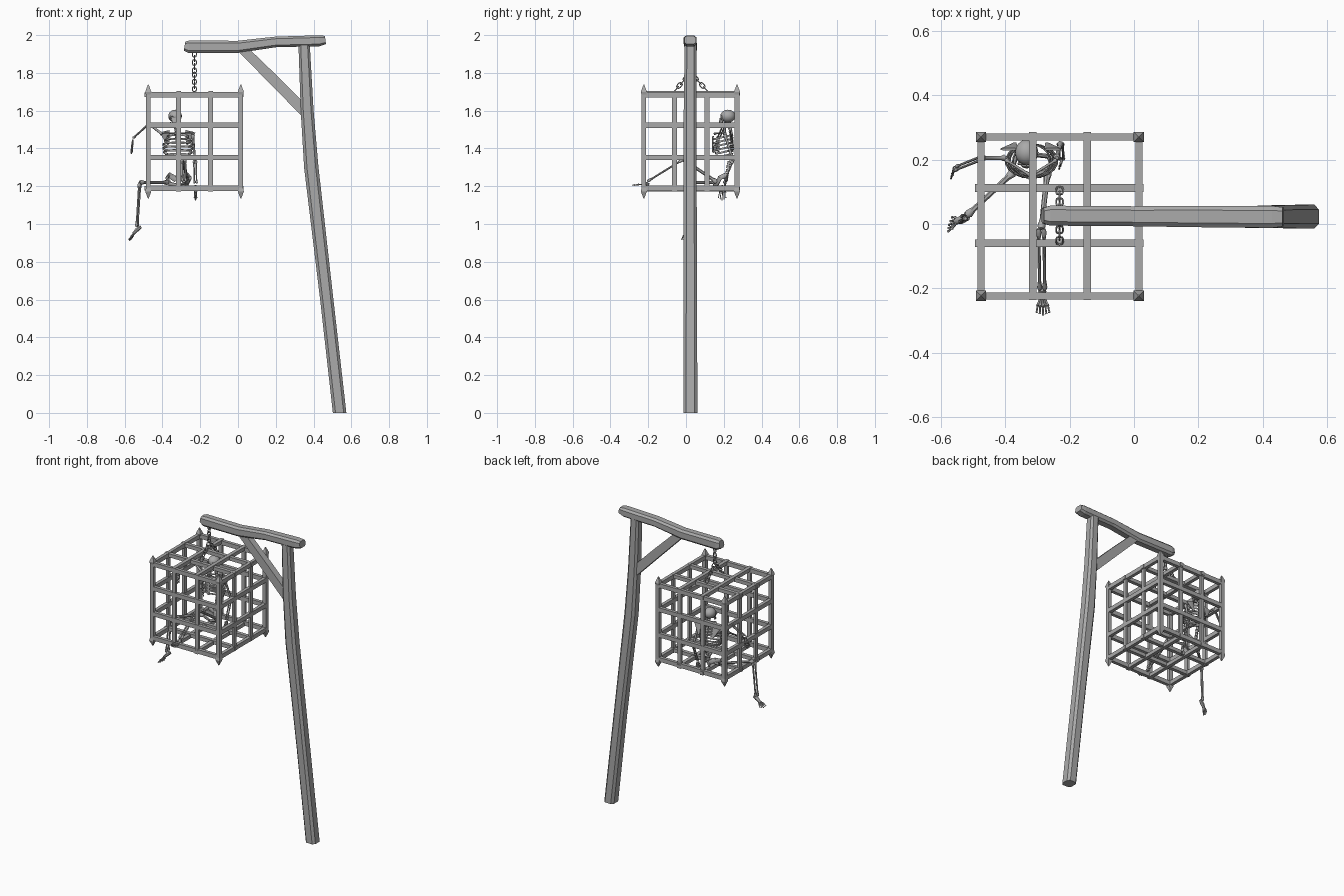
import bpy, bmesh, math
from mathutils import Vector as V

cube = bpy.data.objects.get("Cube")
if cube:
    bpy.data.objects.remove(cube, do_unlink=True)

grey = bpy.data.materials.new("weathered grey")
grey.use_nodes = True
COLOUR = (0.4, 0.4, 0.4, 1)
grey.diffuse_color = COLOUR
grey.node_tree.nodes["Principled BSDF"].inputs["Base Color"].default_value = COLOUR

X, Y, Z = V((1, 0, 0)), V((0, 1, 0)), V((0, 0, 1))
SQUARE = [(-1, -1), (1, -1), (1, 1), (-1, 1)]
C = 0.6
HEWN = [(-1, -C), (-C, -1), (C, -1), (1, -C), (1, C), (C, 1), (-C, 1), (-1, C)]


def ngon(n):
    return [(math.cos(math.tau * i / n), math.sin(math.tau * i / n)) for i in range(n)]


def loft(bm, pts, sizes, profile, up=Y, closed=False):
    """Sweep a profile along points; sizes holds half width and half depth per point."""
    pts = [V(p) for p in pts]
    n, rings = len(pts), []
    for i, p in enumerate(pts):
        if closed:
            t = pts[(i + 1) % n] - pts[i - 1]
        else:
            t = pts[min(i + 1, n - 1)] - pts[max(i - 1, 0)]
        t.normalize()
        side = t.cross(up)
        if side.length < 0.05:
            side = t.cross(Z if up == Y else X)
        side.normalize()
        over = side.cross(t)
        s = sizes[i] if isinstance(sizes, list) else sizes
        w, h = s if isinstance(s, tuple) else (s, s)
        rings.append([bm.verts.new(p + side * a * w + over * b * h) for a, b in profile])
    k = len(profile)
    for i in range(n if closed else n - 1):
        r, q = rings[i], rings[(i + 1) % n]
        for j in range(k):
            bm.faces.new((r[j], r[(j + 1) % k], q[(j + 1) % k], q[j]))
    if not closed:
        bm.faces.new(rings[0])
        bm.faces.new(rings[-1])


def finish(name, bm, smooth=False):
    bmesh.ops.recalc_face_normals(bm, faces=bm.faces[:])
    mesh = bpy.data.meshes.new(name)
    bm.to_mesh(mesh)
    bm.free()
    mesh.materials.append(grey)
    ob = bpy.data.objects.new(name, mesh)
    bpy.context.collection.objects.link(ob)
    if smooth:
        bpy.ops.object.select_all(action="DESELECT")
        ob.select_set(True)
        bpy.context.view_layer.objects.active = ob
        bpy.ops.object.shade_smooth_by_angle(angle=math.radians(50))
    return ob


# Leaning timber post
bm = bmesh.new()
loft(bm, [(0.538, 0.023, -0.005), (0.47, 0.023, 0.6), (0.388, 0.022, 1.3), (0.366, 0.022, 1.6), (0.35, 0.024, 1.95)],
     [(0.036, 0.037), (0.035, 0.036), (0.038, 0.034), (0.034, 0.034), (0.03, 0.031)], HEWN)
for v in bm.verts:
    v.co.z = max(v.co.z, 0)
finish("post", bm)

# Crooked top beam
bm = bmesh.new()
loft(bm, [(-0.283, 0.026, 1.942), (-0.26, 0.026, 1.938), (0.0, 0.024, 1.938), (0.2, 0.023, 1.964),
          (0.43, 0.022, 1.97), (0.463, 0.022, 1.974)],
     [(0.024, 0.024), (0.031, 0.033), (0.031, 0.032), (0.033, 0.028), (0.034, 0.029), (0.03, 0.022)], HEWN, Z)
finish("beam", bm)

# Diagonal brace
bm = bmesh.new()
loft(bm, [(0.02, 0.023, 1.93), (0.19, 0.023, 1.762), (0.36, 0.023, 1.59)],
     [(0.025, 0.02), (0.028, 0.022), (0.029, 0.022)], SQUARE)
finish("brace", bm)

# Cage corner posts with spear tips
XS, YS = (-0.475, -0.314, -0.145, 0.015), (-0.223, -0.06, 0.112, 0.27)
ZS = (1.19, 1.352, 1.523, 1.685)
bm = bmesh.new()
for x in (XS[0], XS[3]):
    for y in (YS[0], YS[3]):
        loft(bm, [(x, y, z) for z in (1.135, 1.172, 1.19, 1.685, 1.7, 1.738)],
             [0.002, 0.016, 0.0125, 0.0125, 0.016, 0.002], SQUARE)
finish("cage_corner_posts", bm)

# Cage upright bars
bm = bmesh.new()
for x in XS[1:3]:
    for y in (YS[0], YS[3]):
        loft(bm, [(x, y, 1.172), (x, y, 1.7)], (0.013, 0.008), SQUARE)
for y in YS[1:3]:
    for x in (XS[0], XS[3]):
        loft(bm, [(x, y, 1.172), (x, y, 1.7)], (0.008, 0.013), SQUARE)
finish("cage_uprights", bm)

# Cage side rails
bm = bmesh.new()
for z in ZS:
    for y in (YS[0], YS[3]):
        loft(bm, [(XS[0], y, z), (XS[3], y, z)], (0.011, 0.014), SQUARE, Z)
    for x in (XS[0], XS[3]):
        loft(bm, [(x, YS[0], z), (x, YS[3], z)], (0.011, 0.014), SQUARE, Z)
finish("cage_rails", bm)

# Cage roof and floor grids
bm = bmesh.new()
for z, s in ((ZS[0], -1), (ZS[3], 1)):
    for y in YS[1:3]:
        loft(bm, [(-0.494, y, z), (0.03, y, z)], (0.012, 0.012), SQUARE, Z)
    for x in XS[1:3]:
        loft(bm, [(x, -0.236, z + s * 0.006), (x, 0.285, z + s * 0.006)], (0.012, 0.012), SQUARE, Z)
finish("cage_grids", bm)


# Chain
def chain(bm, a, b, count):
    a, b = V(a), V(b)
    d = (b - a).normalized()
    half = (b - a).length / count / 2 + 0.005
    for i in range(count):
        c = a.lerp(b, (i + 0.5) / count)
        n = X if i % 2 else d.cross(X)
        w = d.cross(n)
        ring = [c + d * half * math.cos(t) + w * 0.011 * (1 if math.sin(t) > 0 else -1) * abs(math.sin(t)) ** 0.6
                for t in (math.tau * k / 10 for k in range(10))]
        loft(bm, ring, 0.0032, ngon(5), n, True)


bm = bmesh.new()
chain(bm, (-0.231, 0.025, 1.91), (-0.231, 0.025, 1.8), 5)
for y in (-0.06, 0.112):
    chain(bm, (-0.231, 0.025, 1.8), (-0.231, y, 1.705), 5)
finish("chain", bm, True)


# Skeleton helpers
def bone(bm, a, b, r):
    a, b = V(a), V(b)
    loft(bm, [a.lerp(b, t) for t in (0, 0.05, 0.16, 0.84, 0.95, 1)],
         [r * 0.9, r * 1.6, r, r * 0.9, r * 1.5, r * 0.9], ngon(7))


def pair(bm, a, b, r, gap):
    for s in (-1, 1):
        bone(bm, V(a) + V(gap) * s, V(b) + V(gap) * s, r)


def digits(bm, root, tip, spread, r):
    root, tip, spread = V(root), V(tip), V(spread)
    for i in range(5):
        k = (i - 2) / 2
        end = root.lerp(tip, 1 - 0.15 * abs(k)) + spread * k
        mid = root.lerp(end, 0.5) + spread * k * 0.3
        bone(bm, root + spread * k * 0.3, mid, r)
        bone(bm, mid, end, r * 0.85)


# Skull with brow sockets, cheeks and jaw
bm = bmesh.new()
bmesh.ops.create_uvsphere(bm, u_segments=16, v_segments=10, radius=1)
for v in bm.verts:
    v.co = V((-0.333 + v.co.x * 0.036, 0.222 + v.co.y * 0.04, 1.571 + v.co.z * 0.034))
for s in (-1, 1):
    c = V((-0.333 + s * 0.015, 0.187, 1.563))
    ring = [c + X * 0.011 * math.cos(t) + Z * 0.01 * math.sin(t) for t in (math.tau * k / 8 for k in range(8))]
    loft(bm, ring, 0.004, ngon(5), Y, True)
loft(bm, [(-0.333, 0.19, 1.558), (-0.333, 0.184, 1.535)], [(0.02, 0.012), (0.015, 0.01)], HEWN)
jaw = [(-0.333 + 0.025 * math.cos(t), 0.21 - 0.034 * math.sin(t), 1.535 - 0.012 * math.sin(t))
       for t in (math.pi * k / 8 for k in range(9))]
loft(bm, jaw, (0.004, 0.007), ngon(6), Z)
finish("skull", bm, True)

# Spine
bm = bmesh.new()
spine = [(-0.331, 0.228, 1.54), (-0.325, 0.24, 1.47), (-0.318, 0.245, 1.4), (-0.315, 0.225, 1.31), (-0.315, 0.21, 1.23)]
for a, b in zip(spine, spine[1:]):
    for i in range(4):
        p, q = V(a).lerp(V(b), i / 4), V(a).lerp(V(b), (i + 0.8) / 4)
        loft(bm, [p, p.lerp(q, 0.5), q], [0.011, 0.008, 0.011], ngon(7))
finish("spine", bm, True)

# Ribcage, breastbone and shoulder girdle
bm = bmesh.new()
for i in range(6):
    z, grow = 1.472 - i * 0.02, (0.72, 0.9, 1, 1, 0.95, 0.85)[i]
    reach = 1 if i < 4 else 0.75
    for s in (-1, 1):
        arc = [math.pi * reach * k / 9 for k in range(10)]
        loft(bm, [(-0.318 + s * 0.08 * grow * math.sin(t), 0.195 + 0.052 * math.cos(t),
                   z - 0.012 * (1 - math.cos(t))) for t in arc], (0.003, 0.0055), ngon(6), Z)
loft(bm, [(-0.32, 0.143, 1.465), (-0.318, 0.141, 1.38)], [(0.011, 0.004), (0.007, 0.004)], HEWN)
for s in (-1, 1):
    bone(bm, (-0.32, 0.15, 1.478), (-0.32 + s * 0.08, 0.2, 1.485), 0.0045)
    loft(bm, [(-0.32 + s * 0.068, 0.232, 1.49), (-0.32 + s * 0.05, 0.25, 1.42)],
         [(0.027, 0.004), (0.006, 0.003)], HEWN)
finish("ribcage", bm, True)

# Pelvis
bm = bmesh.new()
for s in (-1, 1):
    loft(bm, [(-0.315 + s * x, y, z) for x, y, z in
              ((0.012, 0.215, 1.235), (0.05, 0.21, 1.258), (0.062, 0.18, 1.245), (0.045, 0.165, 1.212), (0.0, 0.15, 1.205))],
         [(0.008, 0.016), (0.008, 0.016), (0.008, 0.013), (0.01, 0.012), (0.007, 0.008)], ngon(7), Z)
loft(bm, [(-0.315, 0.215, 1.255), (-0.315, 0.205, 1.198)], [(0.02, 0.008), (0.006, 0.005)], ngon(7))
finish("pelvis", bm, True)

# Right arm reaching out through the bars
bm = bmesh.new()
bone(bm, (-0.4, 0.205, 1.475), (-0.472, 0.205, 1.53), 0.007)
pair(bm, (-0.472, 0.205, 1.53), (-0.555, 0.172, 1.455), 0.0042, (0.002, 0.006, 0))
digits(bm, (-0.557, 0.17, 1.447), (-0.565, 0.155, 1.37), (0.004, 0.016, 0), 0.0028)
finish("right_arm", bm, True)

# Left arm hanging to the floor
bm = bmesh.new()
bone(bm, (-0.24, 0.205, 1.475), (-0.228, 0.25, 1.335), 0.007)
pair(bm, (-0.228, 0.25, 1.335), (-0.225, 0.2, 1.215), 0.0042, (0.006, 0, 0))
digits(bm, (-0.225, 0.197, 1.205), (-0.225, 0.19, 1.125), (0.007, 0.02, 0), 0.0028)
finish("left_arm", bm, True)

# Right leg dangling outside
bm = bmesh.new()
bone(bm, (-0.37, 0.165, 1.22), (-0.52, 0.025, 1.22), 0.009)
pair(bm, (-0.52, 0.025, 1.22), (-0.535, 0.015, 0.985), 0.0055, (0.003, 0.008, 0))
loft(bm, [(-0.515, 0.02, 0.985), (-0.535, 0.013, 0.97), (-0.555, 0.008, 0.948)], [0.009, (0.011, 0.014), 0.008], ngon(7))
digits(bm, (-0.55, 0.008, 0.953), (-0.575, -0.003, 0.912), (0.006, 0.022, 0), 0.0035)
finish("right_leg", bm, True)

# Left leg bent, foot past the front bars
bm = bmesh.new()
bone(bm, (-0.268, 0.165, 1.22), (-0.288, -0.015, 1.342), 0.009)
pair(bm, (-0.288, -0.015, 1.342), (-0.285, -0.205, 1.225), 0.0055, (0.008, 0, 0))
loft(bm, [(-0.285, -0.195, 1.208), (-0.285, -0.21, 1.212), (-0.284, -0.232, 1.21)], [0.008, (0.014, 0.011), 0.008], ngon(7))
digits(bm, (-0.284, -0.228, 1.21), (-0.282, -0.284, 1.206), (0.02, 0, 0), 0.0035)
finish("left_leg", bm, True)
